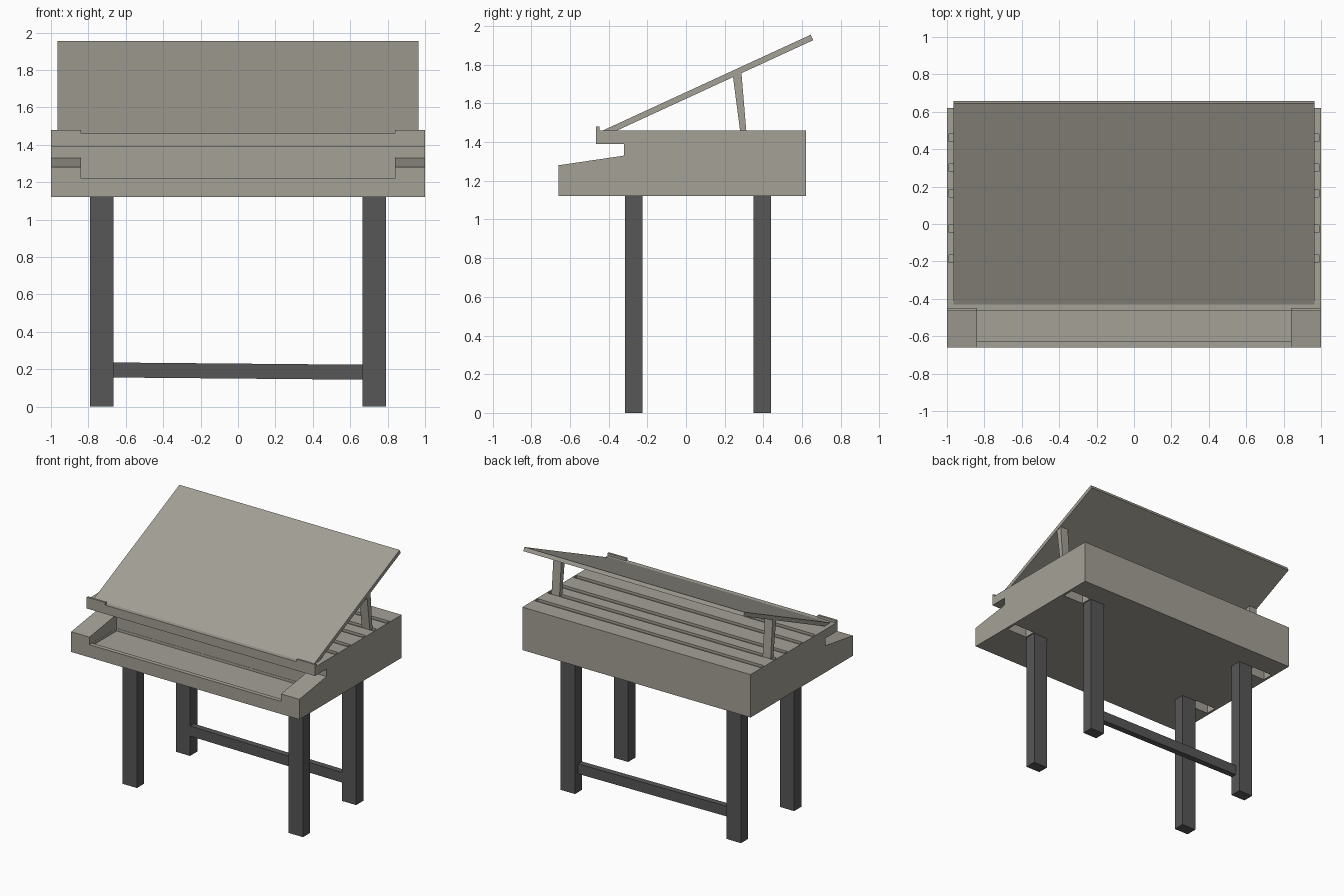
import bpy, bmesh
from mathutils import Vector

if "Cube" in bpy.data.objects:
    bpy.data.objects.remove(bpy.data.objects["Cube"])


def material(name, color):
    m = bpy.data.materials.new(name)
    m.diffuse_color = color
    m.use_nodes = True
    m.node_tree.nodes["Principled BSDF"].inputs["Base Color"].default_value = m.diffuse_color
    return m


CASE = material("warm_grey", (0.37, 0.355, 0.305, 1))
LEGS = material("dark_grey", (0.095, 0.095, 0.095, 1))


def extrude_x(name, profile, x0, x1, mat=None):
    """Extrude a (y, z) outline from x0 to x1."""
    bm = bmesh.new()
    face = bm.faces.new([bm.verts.new((x0, y, z)) for y, z in profile])
    ext = bmesh.ops.extrude_face_region(bm, geom=[face])
    moved = [v for v in ext["geom"] if isinstance(v, bmesh.types.BMVert)]
    bmesh.ops.translate(bm, vec=Vector((x1 - x0, 0, 0)), verts=moved)
    bmesh.ops.recalc_face_normals(bm, faces=bm.faces)
    me = bpy.data.meshes.new(name)
    bm.to_mesh(me)
    bm.free()
    ob = bpy.data.objects.new(name, me)
    bpy.context.collection.objects.link(ob)
    if mat:
        me.materials.append(mat)
    return ob


def box(name, x0, x1, y0, y1, z0, z1, mat=None):
    return extrude_x(name, [(y0, z0), (y1, z0), (y1, z1), (y0, z1)], x0, x1, mat)


def cut(ob, *bounds):
    """Subtract a box from an object."""
    cutter = box("cutter", *bounds, CASE)
    cutter.hide_render = True
    mod = ob.modifiers.new("cut", 'BOOLEAN')
    mod.operation = 'DIFFERENCE'
    mod.solver = 'EXACT'
    mod.object = cutter
    bpy.context.view_layer.objects.active = ob
    bpy.ops.object.modifier_apply(modifier=mod.name)
    bpy.data.objects.remove(cutter)


# Case with sloping end blocks and overhanging front rail
case = extrude_x("case", [(-0.66, 1.12), (-0.66, 1.28), (-0.32, 1.33), (-0.32, 1.39),
                          (-0.465, 1.39), (-0.465, 1.46), (0.62, 1.46), (0.62, 1.12)],
                 -1, 1, CASE)

# Open front tray and its sunken floor
cut(case, -0.84, 0.84, -0.7, -0.319, 1.22, 1.36)
cut(case, -0.839, 0.839, -0.625, -0.321, 1.20, 1.25)

# Grooves between the top slats
for y in (0.46, 0.30, 0.165, -0.025, -0.185):
    cut(case, -0.99, 0.99, y - 0.02, y + 0.02, 1.44, 1.5)

# Underside recesses beside each leg
for s in (-1, 1):
    for y0, y1 in ((-0.31, -0.22), (0.35, 0.44)):
        a, b = sorted((s * 0.80, s * 0.98))
        cut(case, a, b, y0, y1, 1.05, 1.19)

# Tilted lid
extrude_x("lid", [(-0.43, 1.46), (0.645, 1.955), (0.658, 1.927), (-0.417, 1.432)],
          -0.965, 0.965, CASE)

# Paired parts: lid stops, lid props and legs
for s, side in ((-1, "left"), (1, "right")):
    a, b = sorted((s * 0.84, s))
    box(f"lid_stop_{side}", a, b, -0.465, -0.448, 1.46, 1.48, CASE)
    a, b = sorted((s * 0.89, s * 0.96))
    extrude_x(f"lid_prop_{side}", [(0.28, 1.455), (0.312, 1.455), (0.286, 1.765), (0.242, 1.745)],
              a, b, CASE)
    a, b = sorted((s * 0.665, s * 0.79))
    box(f"front_leg_{side}", a, b, -0.315, -0.225, 0, 1.12, LEGS)
    box(f"back_leg_{side}", a, b, 0.35, 0.44, 0, 1.12, LEGS)

# Stretcher between the back legs, slightly lower at its right end
stretcher = box("stretcher", -0.67, 0.67, 0.352, 0.40, 0.15, 0.23, LEGS)
for v in stretcher.data.vertices:
    v.co.z -= 0.006 * v.co.x / 0.67
